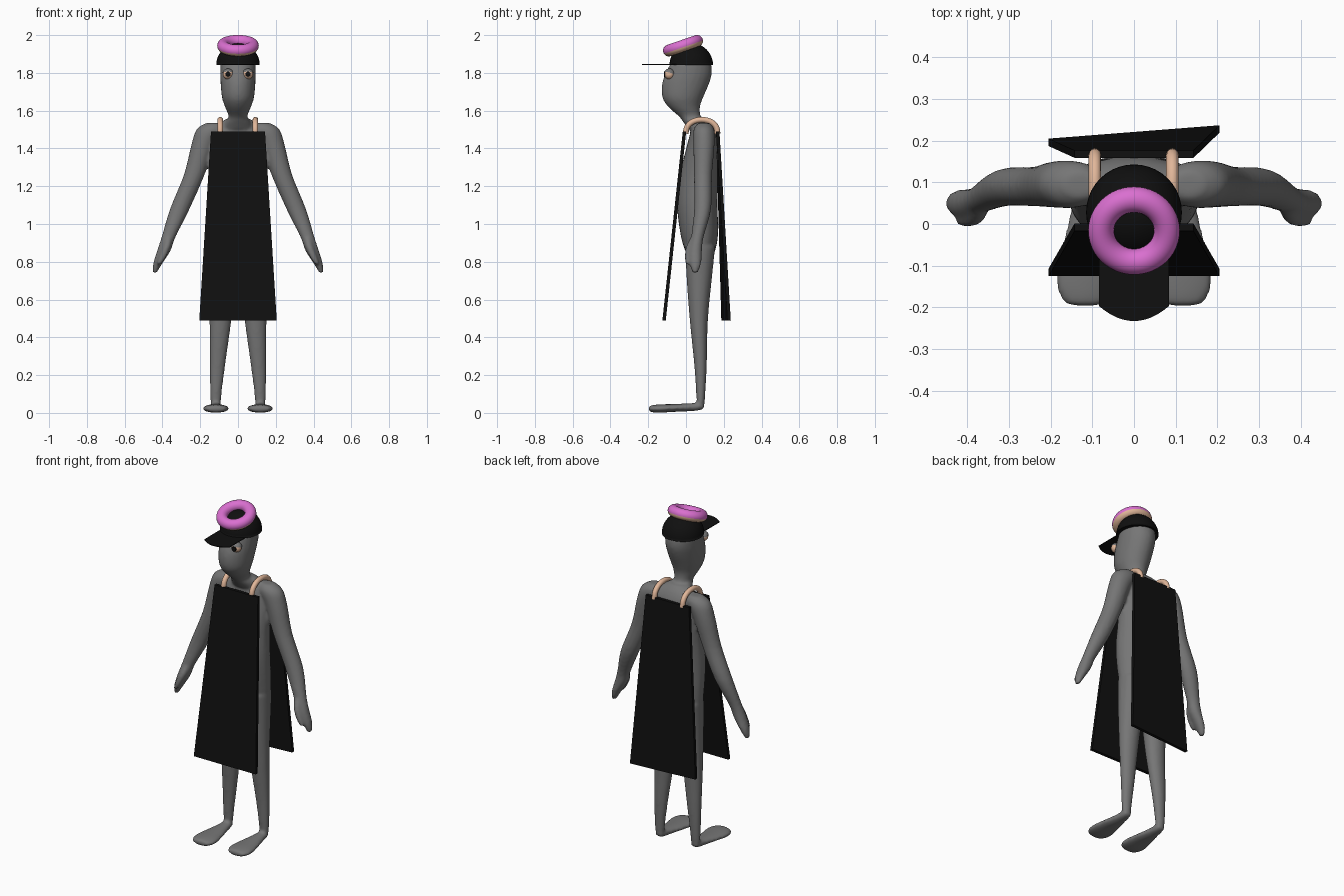
import bpy, bmesh, math
from mathutils import Vector, Matrix

if "Cube" in bpy.data.objects:
    bpy.data.objects.remove(bpy.data.objects["Cube"])


def material(name, rgb):
    m = bpy.data.materials.new(name)
    m.diffuse_color = (*rgb, 1)
    m.use_nodes = True
    m.node_tree.nodes["Principled BSDF"].inputs["Base Color"].default_value = m.diffuse_color
    return m


GREY = material("grey", (0.18, 0.18, 0.18))
BLACK = material("black", (0.005, 0.005, 0.005))
TAN = material("tan", (0.75, 0.47, 0.32))
PINK = material("pink", (0.70, 0.16, 0.63))


def finish(name, bm, mats, smooth=True):
    bmesh.ops.recalc_face_normals(bm, faces=bm.faces[:])
    me = bpy.data.meshes.new(name)
    bm.to_mesh(me)
    bm.free()
    for m in mats:
        me.materials.append(m)
    for p in me.polygons:
        p.use_smooth = smooth
    ob = bpy.data.objects.new(name, me)
    bpy.context.collection.objects.link(ob)
    return ob


def catmull(rows, steps=4):
    """Smoothly interpolate rows of numbers."""
    out = []
    for i in range(len(rows) - 1):
        p = [rows[max(0, min(len(rows) - 1, i + k))] for k in (-1, 0, 1, 2)]
        for s in range(steps):
            t = s / steps
            out.append([0.5 * (2 * b + (c - a) * t + (2 * a - 5 * b + 4 * c - d) * t * t
                               + (3 * b - a - 3 * c + d) * t ** 3)
                        for a, b, c, d in zip(*p)])
    return out + [list(rows[-1])]


def loft(bm, rows, axis="z", side=1, n=24):
    """Skin ellipses: rows hold position along axis, two centres, two radii."""
    rings = []
    for h, cu, cv, ru, rv in catmull(rows):
        ring = []
        for k in range(n):
            a = 2 * math.pi * k / n
            u, v = cu + ru * math.cos(a), cv + rv * math.sin(a)
            co = (side * u, v, h) if axis == "z" else (side * u, h, v)
            ring.append(bm.verts.new(co))
        rings.append(ring)
    for r, s in zip(rings, rings[1:]):
        for k in range(n):
            bm.faces.new((r[k], r[(k + 1) % n], s[(k + 1) % n], s[k]))
    bm.faces.new(rings[0])
    bm.faces.new(rings[-1])


# Body: torso, head, limbs fused into one smooth skin
TORSO = [(0.79, 0, .075, .08, .05), (0.86, 0, .075, .145, .08), (0.95, 0, .07, .156, .10),
         (1.10, 0, .06, .156, .107), (1.25, 0, .067, .15, .102), (1.40, 0, .083, .155, .082),
         (1.48, 0, .09, .15, .068), (1.53, 0, .085, .105, .05), (1.56, 0, .06, .055, .045)]
HEAD = [(1.50, 0, .07, .08, .055), (1.54, 0, .045, .066, .06), (1.57, 0, .02, .05, .058),
        (1.62, 0, -.01, .069, .084), (1.67, 0, -.017, .085, .108), (1.74, 0, -.003, .092, .124),
        (1.80, 0, .015, .094, .122), (1.86, 0, .027, .09, .102), (1.91, 0, .03, .06, .065)]
LEG = [(0.02, .117, .078, .025, .018), (0.10, .117, .078, .03, .024), (0.25, .109, .077, .041, .033),
       (0.49, .093, .068, .058, .048), (0.70, .083, .07, .07, .066), (0.88, .078, .075, .075, .08)]
FOOT = [(-.197, .117, .022, .03, .010), (-.185, .117, .022, .054, .018), (-.14, .117, .023, .071, .022),
        (-.07, .117, .026, .060, .021), (.02, .117, .03, .038, .021), (.07, .117, .034, .028, .021),
        (.097, .117, .04, .014, .012)]
ARM = [(1.535, .13, .095, .04, .03), (1.50, .145, .095, .075, .055), (1.42, .185, .095, .062, .056),
       (1.26, .232, .09, .055, .048), (1.08, .308, .088, .052, .045), (0.93, .368, .06, .037, .033),
       (0.86, .392, .05, .036, .035), (0.79, .425, .05, .024, .030), (0.74, .441, .048, .010, .014)]
THUMB = [(0.93, .368, .045, .02, .02), (0.88, .378, .022, .022, .022),
         (0.82, .402, .010, .018, .018), (0.785, .420, .008, .010, .010)]

bm = bmesh.new()
loft(bm, TORSO)
loft(bm, HEAD)
for s in (1, -1):
    loft(bm, LEG, side=s)
    loft(bm, FOOT, axis="y", side=s)
    loft(bm, ARM, side=s)
    loft(bm, THUMB, side=s)
body = finish("body", bm, [GREY])
rm = body.modifiers.new("fuse", "REMESH")
rm.mode = "VOXEL"
rm.voxel_size = 0.009
rm.use_smooth_shade = True
sm = body.modifiers.new("soften", "SMOOTH")
sm.factor, sm.iterations = 0.5, 5

# Eyes: tan ball, grey upper lid, black pupil
for s, label in ((1, "left"), (-1, "right")):
    c = Matrix.Translation((s * 0.053, -0.088, 1.793))
    bm = bmesh.new()
    bmesh.ops.create_uvsphere(bm, u_segments=24, v_segments=16, radius=0.027, matrix=c)
    finish(label + "_eye", bm, [TAN])
    bm = bmesh.new()
    bmesh.ops.create_uvsphere(bm, u_segments=24, v_segments=16, radius=0.030,
                              matrix=c @ Matrix.Rotation(-0.2, 4, "X"))
    axis = Matrix.Rotation(-0.2, 3, "X") @ Vector((0, 0, 1))
    bmesh.ops.bisect_plane(bm, geom=bm.verts[:] + bm.edges[:] + bm.faces[:],
                           plane_co=c.translation + axis * 0.008, plane_no=axis, clear_inner=True)
    finish(label + "_eyelid", bm, [GREY])
    bm = bmesh.new()
    bmesh.ops.create_cone(bm, cap_ends=True, segments=20, radius1=0.014, radius2=0.014, depth=0.007,
                          matrix=Matrix.Translation((s * 0.053, -0.1135, 1.793)) @ Matrix.Rotation(math.pi / 2, 4, "X"))
    finish(label + "_pupil", bm, [BLACK], False)

# Cap crown: half sphere
bm = bmesh.new()
bmesh.ops.create_uvsphere(bm, u_segments=40, v_segments=24, radius=0.115,
                          matrix=Matrix.Translation((0, 0.028, 1.842)))
bmesh.ops.bisect_plane(bm, geom=bm.verts[:] + bm.edges[:] + bm.faces[:],
                       plane_co=(0, 0, 1.842), plane_no=(0, 0, 1), clear_inner=True)
bmesh.ops.holes_fill(bm, edges=[e for e in bm.edges if e.is_boundary])
finish("cap_crown", bm, [BLACK])

# Cap brim: thin plate with an arched front edge
bm = bmesh.new()
outline = [(0.084, -0.02)]
for k in range(13):
    x = 0.084 * (1 - k / 6)
    outline.append((x, -0.233 + 0.036 * (x / 0.084) ** 2))
outline.append((-0.084, -0.02))
face = bm.faces.new([bm.verts.new((x, y, 1.842)) for x, y in outline])
ext = bmesh.ops.extrude_face_region(bm, geom=[face])
bmesh.ops.translate(bm, vec=(0, 0, 0.004), verts=[v for v in ext["geom"] if isinstance(v, bmesh.types.BMVert)])
finish("cap_brim", bm, [BLACK], False)

# Ring cake on the cap: tan below, pink icing above
bm = bmesh.new()
R, r, N, M = 0.079, 0.031, 48, 24
grid = [[bm.verts.new(((R + r * math.cos(b)) * math.cos(a), (R + r * math.cos(b)) * math.sin(a), r * math.sin(b)))
         for b in (2 * math.pi * j / M for j in range(M))]
        for a in (2 * math.pi * i / N for i in range(N))]
for i in range(N):
    for j in range(M):
        i2, j2 = (i + 1) % N, (j + 1) % M
        f = bm.faces.new((grid[i][j], grid[i2][j], grid[i2][j2], grid[i][j2]))
        f.material_index = 1 if f.calc_center_median().z > -0.005 else 0
bm.transform(Matrix.Translation((0, -0.016, 1.944)) @ Matrix.Rotation(0.33, 4, "X"))
finish("ring_cake", bm, [TAN, PINK])


# Apron boards: flared slabs from z 1.49 down to 0.49
def board(name, top_y, low_left, low_right, t=0.009):
    bm = bmesh.new()
    corners = [(-0.143, top_y, 1.49), (0.143, top_y, 1.49), (0.205, low_right, 0.49), (-0.205, low_left, 0.49)]
    f, b = [[bm.verts.new((x, y + d, z)) for x, y, z in corners] for d in (-t, t)]
    bm.faces.new(f)
    bm.faces.new(b[::-1])
    for k in range(4):
        bm.faces.new((f[k], b[k], b[(k + 1) % 4], f[(k + 1) % 4]))
    finish(name, bm, [BLACK], False)


board("front_board", -0.008, -0.116, -0.116)
board("back_board", 0.168, 0.196, 0.228)

# Shoulder straps: arched tubes joining the boards
for x, label in ((0.092, "left"), (-0.094, "right")):
    cu = bpy.data.curves.new(label + "_strap", "CURVE")
    cu.dimensions = "3D"
    cu.bevel_depth, cu.bevel_resolution, cu.use_fill_caps = 0.015, 4, True
    sp = cu.splines.new("POLY")
    sp.points.add(18)
    for k, p in enumerate(sp.points):
        a = math.pi * k / 18
        p.co = (x, 0.083 - 0.084 * math.cos(a), 1.478 + 0.074 * math.sin(a) ** 0.8, 1)
    sp.use_smooth = True
    cu.materials.append(TAN)
    bpy.context.collection.objects.link(bpy.data.objects.new(label + "_strap", cu))
